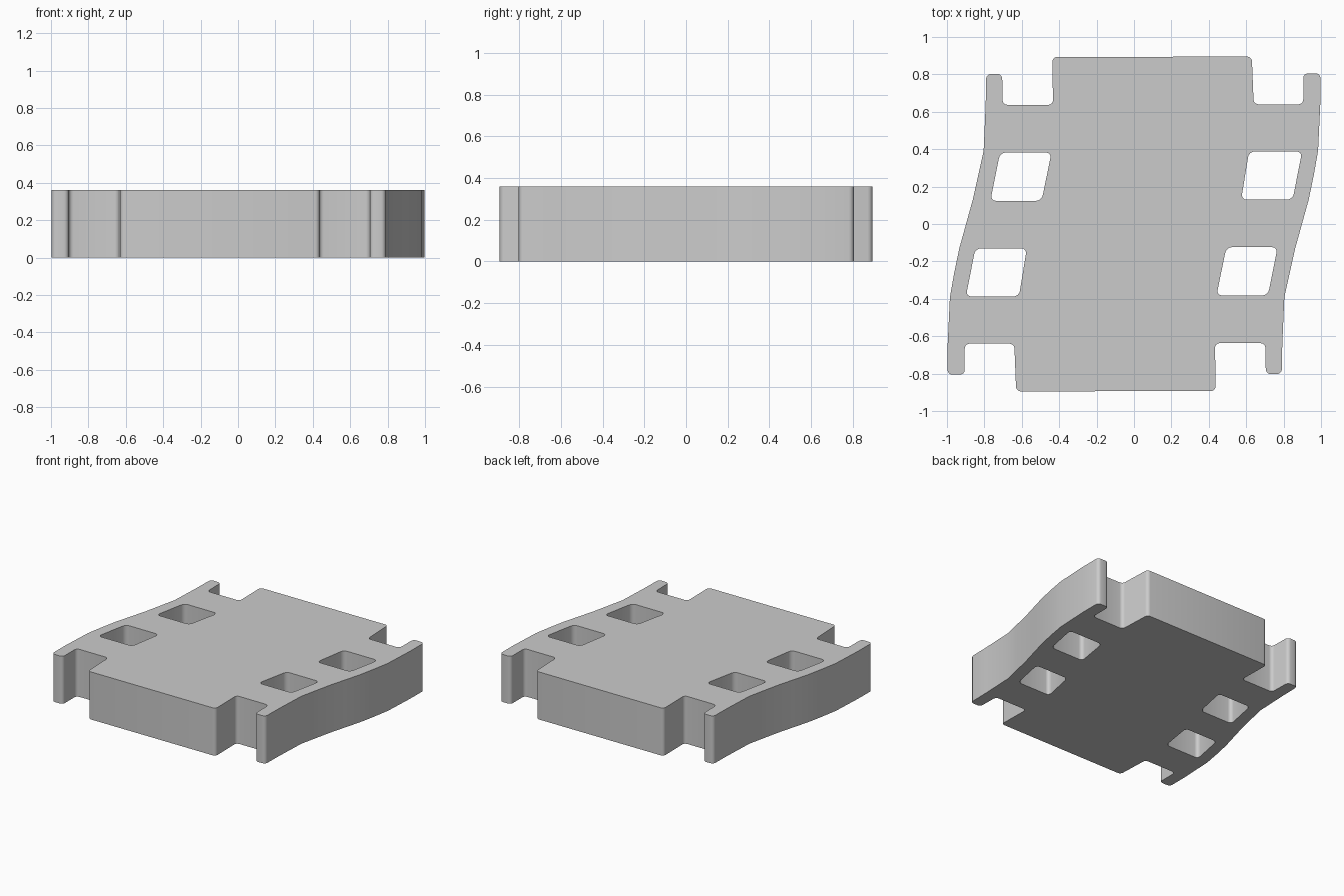
import bpy, bmesh
from mathutils import Vector

if "Cube" in bpy.data.objects:
    bpy.data.objects.remove(bpy.data.objects["Cube"])

HEIGHT = 0.36


def rounded(points, seg=4):
    """Round each (x, y, radius) corner of a closed loop."""
    out = []
    n = len(points)
    for i, (x, y, r) in enumerate(points):
        p = Vector((x, y))
        if r == 0:
            out.append(p)
            continue
        a = p + (Vector(points[i - 1][:2]) - p).normalized() * r
        b = p + (Vector(points[(i + 1) % n][:2]) - p).normalized() * r
        # rational quadratic arc, close to circular
        for k in range(seg + 1):
            t = k / seg
            w0, w1, w2 = (1 - t) ** 2, 1.414 * t * (1 - t), t * t
            out.append((a * w0 + p * w1 + b * w2) / (w0 + w1 + w2))
    return out


def turned(points):
    """Half-turn copy about the centre."""
    return [(-x, -y, r) for x, y, r in points]


def add_loop(curve, points):
    pts = rounded(points)
    sp = curve.splines.new('POLY')
    sp.points.add(len(pts) - 1)
    for q, p in zip(sp.points, pts):
        q.co = (p.x, p.y, 0, 1)
    sp.use_cyclic_u = True


# Half of the outline: end tongue, notch, prong, curved flank, far prong and notch
R = 0.025
half = [(0.63, 0.895, R), (0.64, 0.64, R), (0.905, 0.64, R), (0.905, 0.805, R),
        (0.997, 0.805, R), (0.996, 0.64, 0), (0.984, 0.39, 0), (0.961, 0.26, 0),
        (0.934, 0.13, 0), (0.898, 0.0, 0), (0.862, -0.13, 0), (0.833, -0.26, 0),
        (0.804, -0.39, 0), (0.793, -0.64, 0), (0.79, -0.802, R), (0.705, -0.802, R),
        (0.702, -0.637, R), (0.433, -0.637, R), (0.437, -0.893, R)]

# Slanted windows on the right side; the left ones are half-turn copies
holes = [[(0.615, 0.388, 0.03), (0.899, 0.388, 0.03), (0.848, 0.13, 0.03), (0.573, 0.13, 0.03)],
         [(0.494, -0.124, 0.03), (0.768, -0.124, 0.03), (0.716, -0.382, 0.03), (0.441, -0.382, 0.03)]]

curve = bpy.data.curves.new("track_link", 'CURVE')
curve.dimensions = '2D'
curve.fill_mode = 'BOTH'
curve.extrude = HEIGHT / 2
add_loop(curve, half + turned(half))
for h in holes:
    add_loop(curve, h)
    add_loop(curve, turned(h))

# Solid plate
plate = bpy.data.objects.new("link_plate", curve)
bpy.context.collection.objects.link(plate)
bpy.context.view_layer.objects.active = plate
plate.select_set(True)
bpy.ops.object.convert(target='MESH')
plate = bpy.context.object
plate.name = "link_plate"

# Weld caps to walls and rest on the ground
bm = bmesh.new()
bm.from_mesh(plate.data)
bmesh.ops.remove_doubles(bm, verts=bm.verts, dist=0.0005)
bmesh.ops.translate(bm, verts=bm.verts, vec=(0, 0, HEIGHT / 2))
bmesh.ops.recalc_face_normals(bm, faces=bm.faces)
bm.to_mesh(plate.data)
bm.free()
bpy.ops.object.shade_smooth_by_angle(angle=0.6)
